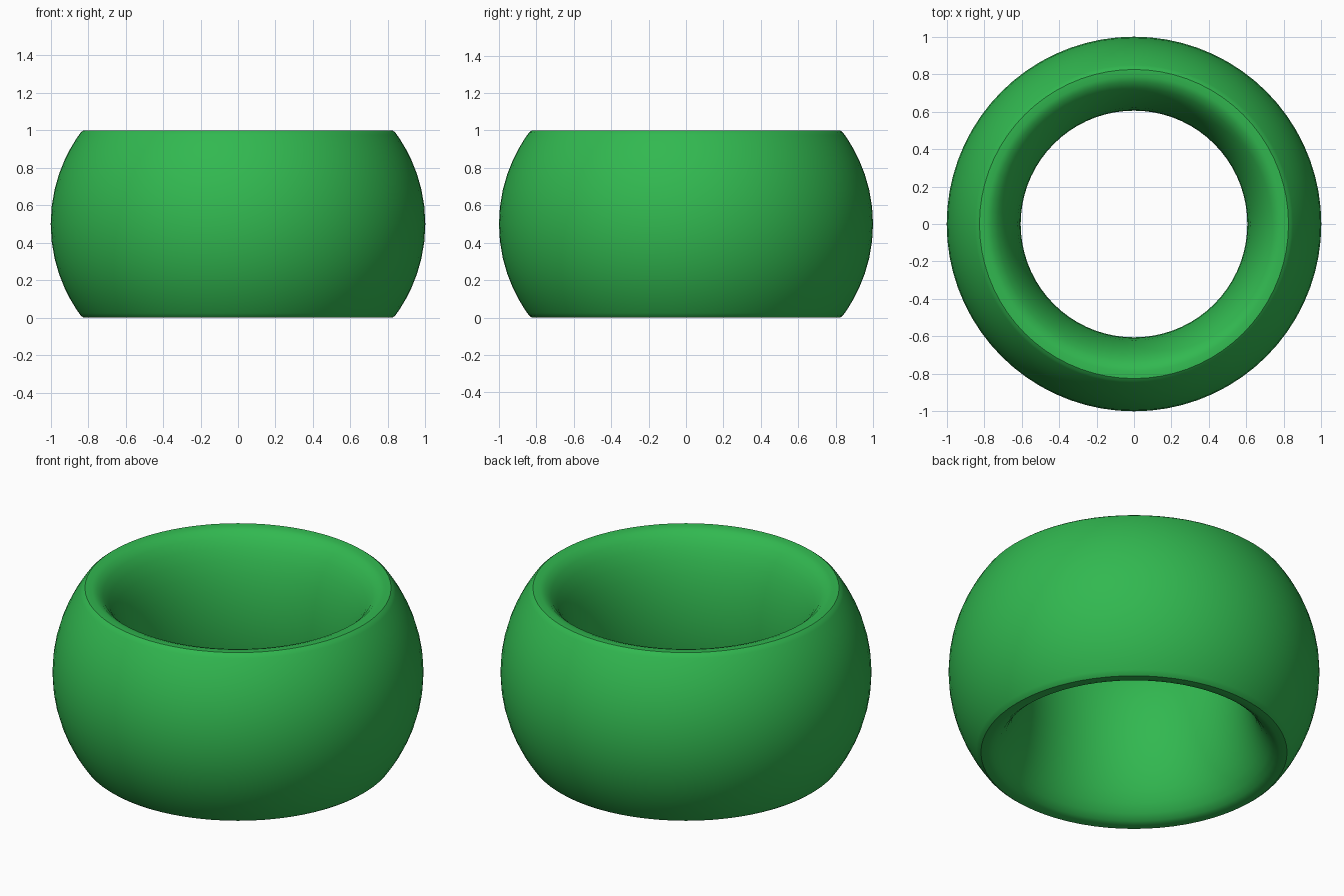
import bpy, bmesh, math

if "Cube" in bpy.data.objects:
    bpy.data.objects.remove(bpy.data.objects["Cube"])

SEGMENTS = 72
STEPS = 8
MID = 0.5

green = bpy.data.materials.new("green")
green.diffuse_color = (0.031, 0.48, 0.08, 1.0)
green.use_nodes = True
green.node_tree.nodes["Principled BSDF"].inputs["Base Color"].default_value = green.diffuse_color


def outer_radius(h):
    """Barrel arc: 1.0 at mid height, 0.84 at the rim."""
    big = (0.16 ** 2 + 0.488 ** 2) / (2 * 0.16)
    return 1.0 - big + math.sqrt(big ** 2 - h ** 2)


def inner_point(t):
    """Bulging bore: 0.605 at mid height, rounding over to 0.787 at the rim."""
    a = t * math.pi / 2
    return 0.787 - 0.182 * math.cos(a) ** 1.15, MID + 0.5 * math.sin(a)


# Closed cross-section: outer wall upwards, narrow rim, inner wall downwards, lower rim
profile = []
for i in range(-STEPS, STEPS + 1):
    h = 0.488 * math.sin(i / STEPS * math.pi / 2 * 0.98) / math.sin(math.pi / 2 * 0.98)
    profile.append((outer_radius(h), MID + h))
profile.append((0.825, 1.0))
for i in range(STEPS, -STEPS - 1, -1):
    r, z = inner_point(abs(i) / STEPS)
    profile.append((r, z if i >= 0 else 2 * MID - z))
profile.append((0.825, 0.0))

# Sweep the cross-section around the z axis
bm = bmesh.new()
rings = []
for s in range(SEGMENTS):
    a = 2 * math.pi * s / SEGMENTS
    rings.append([bm.verts.new((r * math.cos(a), r * math.sin(a), z)) for r, z in profile])
n = len(profile)
for s in range(SEGMENTS):
    p, q = rings[s], rings[(s + 1) % SEGMENTS]
    for i in range(n):
        j = (i + 1) % n
        bm.faces.new((p[i], q[i], q[j], p[j]))
bmesh.ops.recalc_face_normals(bm, faces=bm.faces)

mesh = bpy.data.meshes.new("ring_band")
bm.to_mesh(mesh)
bm.free()
mesh.materials.append(green)
ring = bpy.data.objects.new("ring_band", mesh)
bpy.context.collection.objects.link(ring)
bpy.context.view_layer.objects.active = ring
ring.select_set(True)
bpy.ops.object.shade_smooth_by_angle(angle=math.radians(28))
